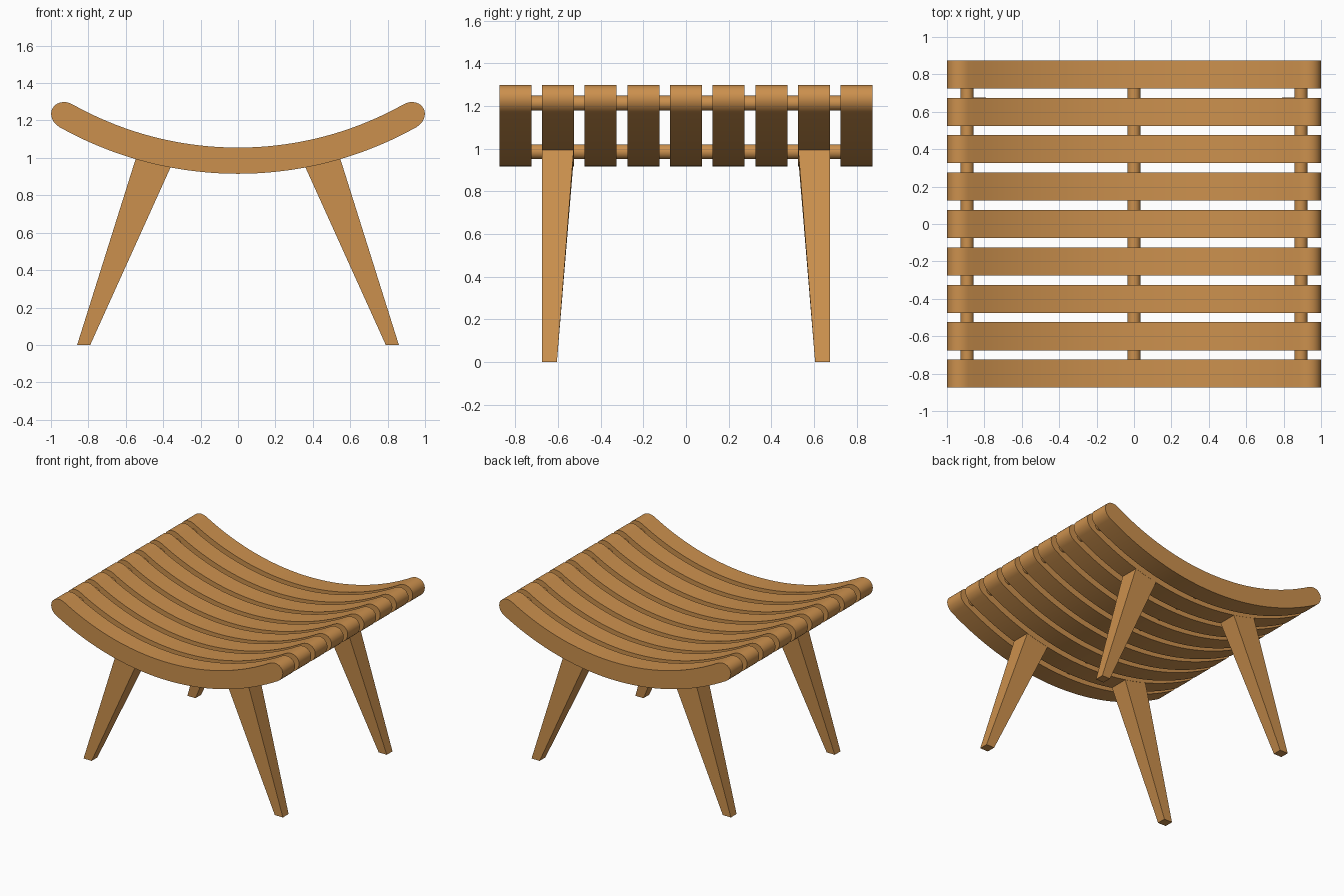
import bpy, bmesh, math
from mathutils import Vector

if "Cube" in bpy.data.objects:
    bpy.data.objects.remove(bpy.data.objects["Cube"])

wood = bpy.data.materials.new("warm wood")
wood.diffuse_color = (0.60, 0.28, 0.075, 1)
wood.use_nodes = True
wood.node_tree.nodes["Principled BSDF"].inputs["Base Color"].default_value = wood.diffuse_color

R, ZC, HALF = 1.88, 2.865, 0.07      # curve of the seat: mid radius, centre height, half thickness
END = math.asin(0.92 / R)            # angle where the rounded ends begin


def finish(name, bm, smooth=True):
    bmesh.ops.recalc_face_normals(bm, faces=bm.faces)
    me = bpy.data.meshes.new(name)
    bm.to_mesh(me)
    bm.free()
    me.materials.append(wood)
    ob = bpy.data.objects.new(name, me)
    bpy.context.collection.objects.link(ob)
    if smooth:
        bpy.context.view_layer.objects.active = ob
        ob.select_set(True)
        bpy.ops.object.shade_smooth_by_angle(angle=math.radians(30))
        ob.select_set(False)
    return ob


def arc_point(a, r):
    return (r * math.sin(a), ZC - r * math.cos(a))


def cap(side, n=14):
    # half ellipse closing one end of the slat, from underside to top
    cx, cz = arc_point(side * END, R)
    pts = []
    for i in range(1, n):
        t = math.pi * i / n
        radial, along = HALF * math.cos(t), 0.082 * math.sin(t)
        pts.append((cx + side * (radial * math.sin(END) + along * math.cos(END)),
                    cz - radial * math.cos(END) + along * math.sin(END)))
    return pts


def slat_profile(n=36):
    angles = [-END + 2 * END * i / n for i in range(n + 1)]
    under = [arc_point(a, R + HALF) for a in angles]
    top = [arc_point(a, R - HALF) for a in reversed(angles)]
    return under + cap(1) + top + cap(-1)[::-1]


def slat(name, y, width=0.15):
    bm = bmesh.new()
    f = bm.faces.new([bm.verts.new((x, y - width / 2, z)) for x, z in slat_profile()])
    ext = bmesh.ops.extrude_face_region(bm, geom=[f])["geom"]
    verts = [v for v in ext if isinstance(v, bmesh.types.BMVert)]
    bmesh.ops.translate(bm, verts=verts, vec=Vector((0, width, 0)))
    return finish(name, bm)


def rod(name, x, z, r=0.035):
    bm = bmesh.new()
    bmesh.ops.create_cone(bm, cap_ends=True, segments=24, radius1=r, radius2=r, depth=1.6)
    for v in bm.verts:
        v.co = (v.co.x + x, v.co.z, v.co.y + z)
    return finish(name, bm)


def leg(name, sx, sy):
    # splayed leg, flat outside, tapering on the inside
    bm = bmesh.new()
    foot = [(0.86, 0.675, 0), (0.79, 0.675, 0), (0.79, 0.605, 0), (0.86, 0.605, 0)]
    head = [(0.546, 0.674, 0.998), (0.358, 0.674, 0.955),
            (0.358, 0.526, 0.955), (0.546, 0.526, 0.998)]
    lo, hi = ([bm.verts.new((sx * x, sy * y, z)) for x, y, z in ring] for ring in (foot, head))
    bm.faces.new(lo)
    bm.faces.new(hi)
    for i in range(4):
        j = (i + 1) % 4
        bm.faces.new((lo[i], lo[j], hi[j], hi[i]))
    return finish(name, bm, smooth=False)


# Curved seat slats
for i in range(9):
    slat(f"seat_slat_{i + 1}", -0.8 + 0.2 * i)

# Round rods joining the slats
rod("left_rod", -0.892, 1.213)
rod("centre_rod", 0, 0.985)
rod("right_rod", 0.892, 1.213)

# Four legs
for sx, side in ((-1, "left"), (1, "right")):
    for sy, end in ((-1, "front"), (1, "back")):
        leg(f"{end}_{side}_leg", sx, sy)
